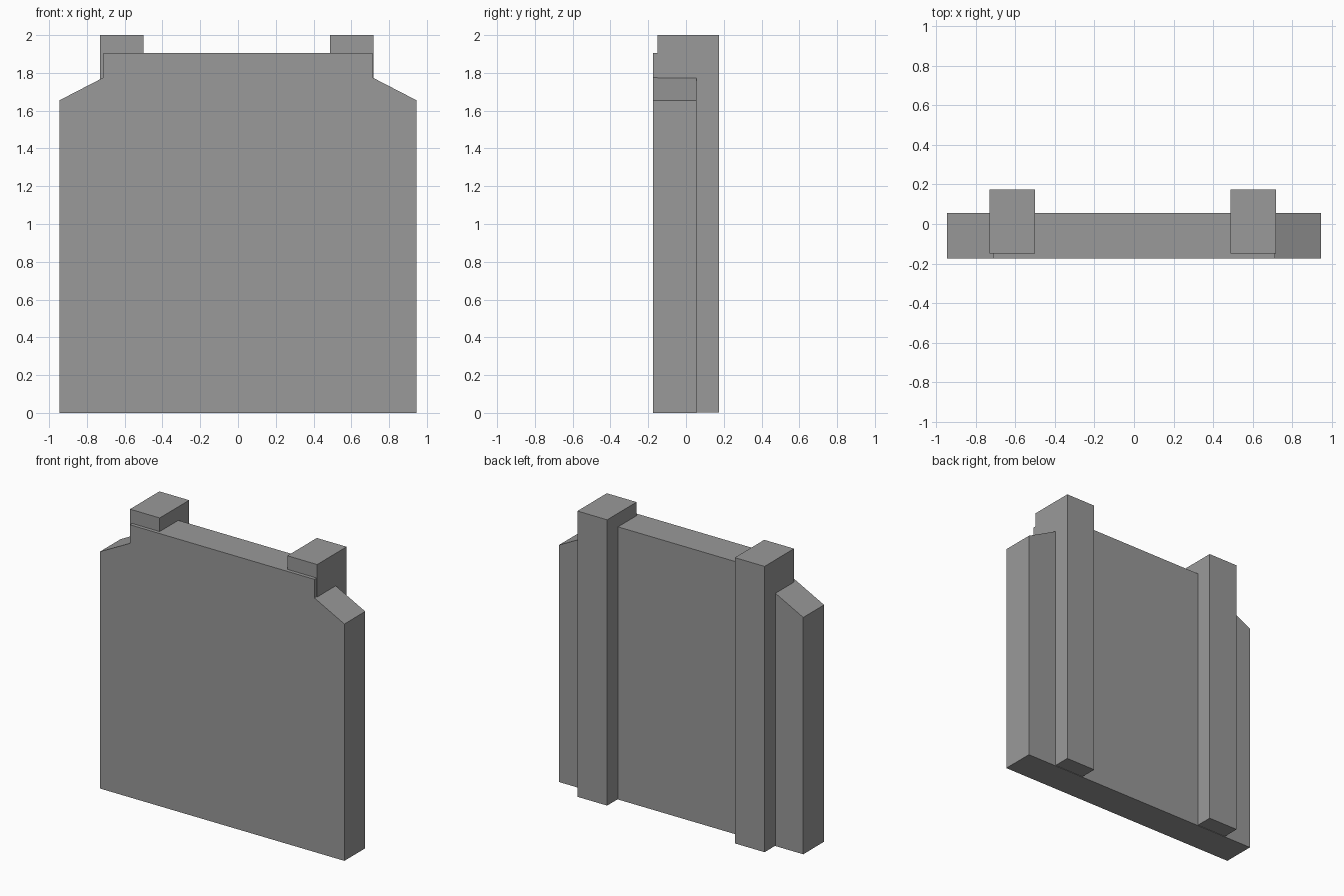
import bpy
import bmesh

cube = bpy.data.objects.get("Cube")
if cube:
    bpy.data.objects.remove(cube, do_unlink=True)

grey = bpy.data.materials.new("plain grey")
grey.use_nodes = True
colour = (0.32, 0.32, 0.32, 1)
grey.diffuse_color = colour
grey.node_tree.nodes["Principled BSDF"].inputs["Base Color"].default_value = colour


def extrude_profile(name, profile, front, back):
    """Extrude an outline in the xz plane from front to back along y."""
    bm = bmesh.new()
    face = bm.faces.new([bm.verts.new((x, front, z)) for x, z in profile])
    result = bmesh.ops.extrude_face_region(bm, geom=[face])
    moved = [g for g in result["geom"] if isinstance(g, bmesh.types.BMVert)]
    bmesh.ops.translate(bm, verts=moved, vec=(0, back - front, 0))
    bmesh.ops.recalc_face_normals(bm, faces=bm.faces)
    mesh = bpy.data.meshes.new(name)
    bm.to_mesh(mesh)
    bm.free()
    mesh.materials.append(grey)
    obj = bpy.data.objects.new(name, mesh)
    bpy.context.collection.objects.link(obj)
    return obj


# Panel with sloped shoulders and a raised middle
half = [(0.945, 0), (0.945, 1.655), (0.713, 1.775), (0.713, 1.905)]
outline = half + [(-x, z) for x, z in reversed(half)]
extrude_profile("panel", outline, -0.175, 0.055)

# Two upright posts set into the back of the panel
for name, x0, x1 in (("left_post", 0.487, 0.717), ("right_post", -0.73, -0.5)):
    box = [(x0, 0.003), (x1, 0.003), (x1, 2), (x0, 2)]
    extrude_profile(name, box, -0.15, 0.175)
